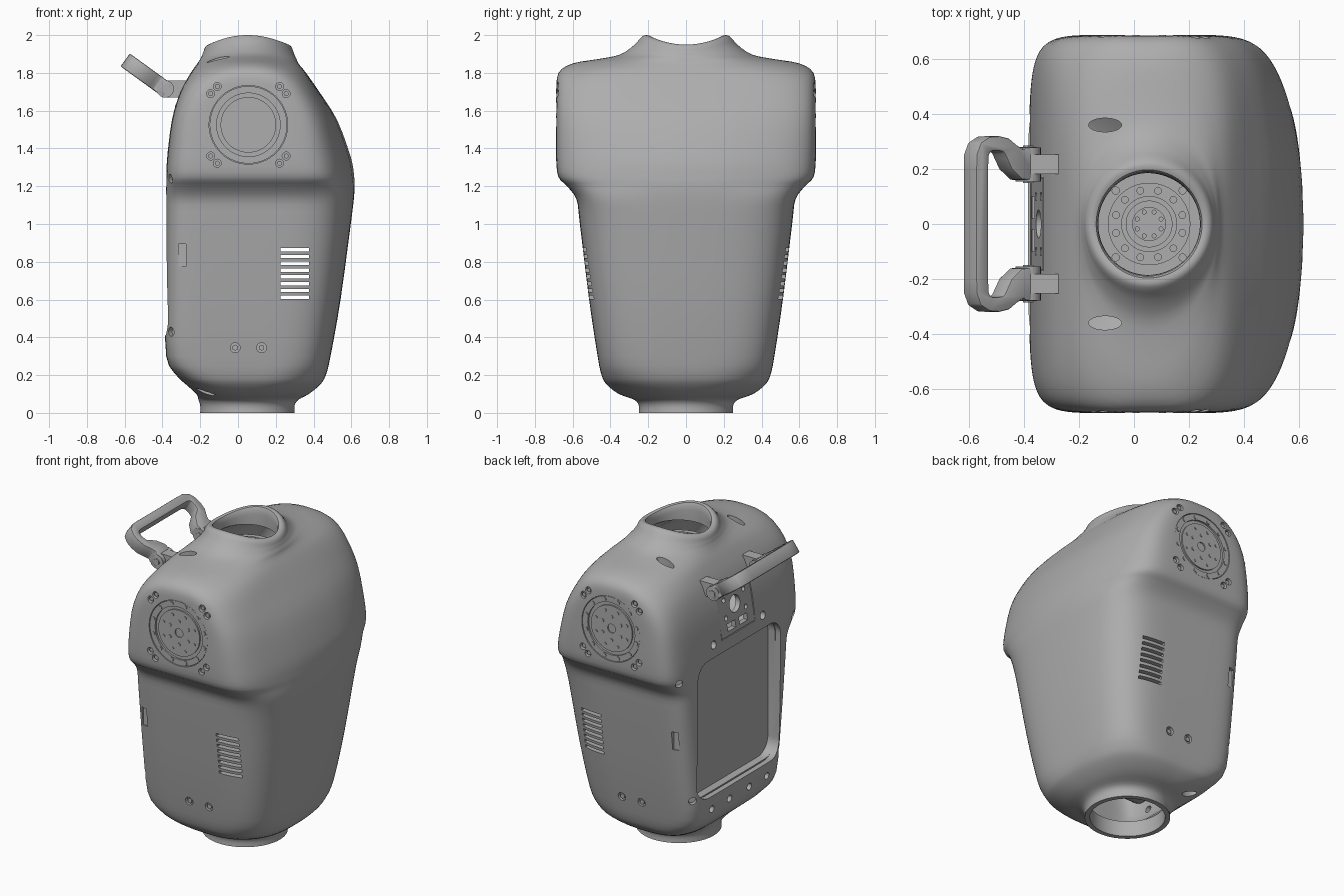
import bpy, bmesh
from math import sin, cos, pi, radians
from mathutils import Matrix, Vector

cube = bpy.data.objects.get("Cube")
if cube:
    bpy.data.objects.remove(cube, do_unlink=True)

grey = bpy.data.materials.new("shell grey")
grey.use_nodes = True
grey.diffuse_color = (0.42, 0.42, 0.42, 1)
grey.node_tree.nodes["Principled BSDF"].inputs["Base Color"].default_value = grey.diffuse_color


# --- helpers ---
def aim(centre, direction):
    turn = Vector(direction).to_track_quat('Z', 'Y').to_matrix().to_4x4()
    return Matrix.Translation(centre) @ turn


def cylinder(bm, centre, direction, radius, depth, segments=24):
    bmesh.ops.create_cone(bm, cap_ends=True, segments=segments, radius1=radius,
                          radius2=radius, depth=depth, matrix=aim(centre, direction))


def oval(bm, centre, radius, depth):
    matrix = Matrix.Translation(centre) @ Matrix.Diagonal((2.4, 1, 1, 1))
    bmesh.ops.create_cone(bm, cap_ends=True, segments=32, radius1=radius,
                          radius2=radius, depth=depth, matrix=matrix)


def block(bm, centre, size, tilt=0):
    matrix = Matrix.Translation(centre) @ Matrix.Rotation(tilt, 4, 'Y') @ Matrix.Diagonal((*size, 1))
    bmesh.ops.create_cube(bm, size=1, matrix=matrix)


def prism(bm, outline, matrix, depth):
    face = bm.faces.new([bm.verts.new(matrix @ Vector((u, v, 0))) for u, v in outline])
    new = bmesh.ops.extrude_face_region(bm, geom=[face], use_keep_orig=True)["geom"]
    shift = matrix.to_3x3() @ Vector((0, 0, depth))
    bmesh.ops.translate(bm, vec=shift, verts=[g for g in new if isinstance(g, bmesh.types.BMVert)])


def revolve(bm, profile, matrix, steps=64):
    verts = [bm.verts.new(matrix @ Vector((r, 0, h))) for r, h in profile]
    edges = [bm.edges.new(pair) for pair in zip(verts, verts[1:])]
    bmesh.ops.spin(bm, geom=verts + edges, cent=matrix.translation,
                   axis=matrix.to_3x3() @ Vector((0, 0, 1)), angle=2 * pi, steps=steps)
    bmesh.ops.remove_doubles(bm, verts=bm.verts, dist=0.0001)


def rounded_rect(half_w, half_h, radius, steps=8):
    points = []
    for k, (sx, sy) in enumerate(((1, 1), (-1, 1), (-1, -1), (1, -1))):
        for i in range(steps + 1):
            a = (k + i / steps) * pi / 2
            points.append((sx * (half_w - radius) + radius * cos(a),
                           sy * (half_h - radius) + radius * sin(a)))
    return points


def finish(name, bm):
    bmesh.ops.recalc_face_normals(bm, faces=bm.faces)
    mesh = bpy.data.meshes.new(name)
    bm.to_mesh(mesh)
    bm.free()
    mesh.materials.append(grey)
    obj = bpy.data.objects.new(name, mesh)
    bpy.context.collection.objects.link(obj)
    return obj


def apply(obj, kind, **settings):
    modifier = obj.modifiers.new(kind, kind)
    for key, value in settings.items():
        setattr(modifier, key, value)
    bpy.context.view_layer.objects.active = obj
    bpy.ops.object.modifier_apply(modifier=modifier.name)


def smooth(obj, angle=35):
    bpy.ops.object.select_all(action='DESELECT')
    obj.select_set(True)
    bpy.context.view_layer.objects.active = obj
    bpy.ops.object.shade_smooth_by_angle(angle=radians(angle))


# --- torso shell: height, half width, back, front, front bulge, squareness ---
rows = [
    (0, .25, -.2, .3, 0, 2), (.04, .25, -.2, .3, 0, 2), (.07, .275, -.21, .32, 0, 2),
    (.1, .355, -.22, .375, .01, 2.4), (.15, .42, -.275, .435, .02, 3), (.2, .447, -.327, .465, .03, 3.6),
    (.3, .468, -.38, .49, .03, 4.3), (.6, .513, -.385, .543, .04, 4.6), (1, .562, -.385, .597, .05, 5),
    (1.13, .58, -.384, .613, .06, 6), (1.2, .63, -.382, .617, .1, 7), (1.25, .676, -.38, .615, .12, 8),
    (1.35, .687, -.375, .598, .12, 8), (1.55, .687, -.35, .525, .09, 8), (1.7, .686, -.305, .43, .05, 6),
    (1.8, .675, -.25, .36, .02, 3.6), (1.85, .6, -.215, .32, .01, 2.3), (1.874, .46, -.2, .31, 0, 2),
    (1.897, .35, -.19, .3, 0, 2),
]
collar = [(1.945, .277, .239), (1.985, .24, .23), (2, .215, .208), (1.985, .19, .187), (1.88, .185, .185)]
rows += [(z, w, .055 - r, .055 + r, 0, 2) for z, w, r in collar]


def spline(rows, steps=3):
    result = []
    for i in range(len(rows) - 1):
        quad = [rows[max(0, min(len(rows) - 1, i + k))] for k in (-1, 0, 1, 2)]
        for k in range(steps):
            t = k / steps
            result.append([b + t / 2 * (c - a + t * (2 * a - 5 * b + 4 * c - d + t * (3 * (b - c) + d - a)))
                           for a, b, c, d in zip(*quad)])
    return result + [list(rows[-1])]


def section(z, w, back, front, bulge, n, count=128):
    n = max(n, 2)
    rise = max(0, min(1, (z - 1.88) / .1))
    # the back is squarer than the front except around the shoulder arch
    square = max(0, min(1, (1.75 - z) / .4))
    back_n = n + square * (min(8, 2.6 * n - 3.2) - n)
    ring = []
    for i in range(count):
        t = 2 * pi * i / count
        t -= .85 * sin(4 * t) / 4
        c, s = cos(t), sin(t)
        power = 2 / (n if c > 0 else back_n)
        u, v = abs(c) ** power, abs(s) ** power
        reach = (front - bulge * v * v - .05) if c > 0 else (back - .05)
        saddle = .05 * rise * rise * (3 - 2 * rise) * u * u
        ring.append((.05 + reach * u, v * w * (1 if s > 0 else -1), min(z, 2) - saddle))
    return ring


outer = spline(rows)
wall = .035
inner = [(z * .965 + .03, w - wall, b + wall, f - wall, g, n)
         for z, w, b, f, g, n in outer if .145 <= z <= 1.851 and w > .4]
sections = outer + inner[::-1] + [(.1, .22, -.17, .27, 0, 2), (0, .22, -.17, .27, 0, 2)]
bm = bmesh.new()
rings = [[bm.verts.new(p) for p in section(*s)] for s in sections]
for low, high in zip(rings, rings[1:] + rings[:1]):
    for j in range(len(low)):
        k = (j + 1) % len(low)
        bm.faces.new((low[j], low[k], high[k], high[j]))
torso = finish("torso_shell", bm)

# --- openings in the shell ---
cut = bmesh.new()
bolts = bmesh.new()
facing_back = Matrix(((0, 0, 1, -.5), (1, 0, 0, 0), (0, 1, 0, .85), (0, 0, 0, 1)))
prism(cut, rounded_rect(.42, .44, .1), facing_back, .21)
block(cut, (-.36, 0, 1.5), (.12, .34, .27), .165)
shoulder = Vector((.055, 0, 1.525))
for s in (-1, 1):
    cylinder(cut, shoulder + Vector((0, s * .68, 0)), (0, s, 0), .208, .16, 64)
    for sx in (-1, 1):
        for sz in (-1, 1):
            for dx, dz in ((.2, .165), (.165, .203)):
                spot = shoulder + Vector((sx * dx, 0, sz * dz))
                cylinder(cut, spot + Vector((0, s * .7, 0)), (0, s, 0), .021, .08)
                cylinder(bolts, spot + Vector((0, s * .66, 0)), (0, s, 0), .013, .03, 12)
    for i in range(8):
        block(cut, (.3, s * .53, .612 + i * .036), (.15, .24, .018))
    block(cut, (-.295, s * .56, .835), (.04, .09, .12))
    for x in (-.015, .125):
        cylinder(cut, (x, s * .5, .345), (0, s, 0), .026, .09)
        cylinder(bolts, (x, s * .455, .345), (0, s, 0), .016, .03, 6)
    oval(cut, (-.105, s * .36, 1.87), .025, .16)
    oval(cut, (-.17, s * .3, .13), .022, .14)
    for y, z in ((.585, 1.24), (.445, .43)):
        cylinder(cut, (-.36, s * y, z), (-1, s, 0), .024, .08)
    for y in (.1, .28):
        cylinder(cut, (-.38, s * y, .325), (-1, 0, 0), .022, .1)
    cylinder(cut, (-.37, s * .25, 1.37), (-1, 0, 0), .025, .1)
cutter = finish("shell_cutter", cut)
cutter.hide_render = True

# --- recessed tray behind the rear opening ---
bm = bmesh.new()
facing_back.translation.x = -.34
prism(bm, rounded_rect(.44, .46, .12), facing_back, .09)
tray = finish("rear_tray", bm)
for part in (torso, tray):
    apply(part, 'BOOLEAN', operation='DIFFERENCE', solver='EXACT', object=cutter)
    smooth(part)
bpy.data.objects.remove(cutter, do_unlink=True)

# --- connector plate on the upper back ---
bm = bmesh.new()
block(bm, (-.338, 0, 1.5), (.03, .335, .265), .165)
plate = finish("connector_plate", bm)
cut = bmesh.new()
cylinder(cut, (-.34, 0, 1.535), (1, 0, 0), .052, .2, 32)
for s in (-1, 1):
    block(cut, (-.34, s * .06, 1.42), (.2, .08, .045))
    for z in (1.48, 1.59):
        cylinder(cut, (-.34, s * .1, z), (1, 0, 0), .015, .2, 16)
cutter = finish("plate_cutter", cut)
cutter.hide_render = True
apply(plate, 'BOOLEAN', operation='DIFFERENCE', solver='EXACT', object=cutter)
bpy.data.objects.remove(cutter, do_unlink=True)
smooth(plate)

# --- shoulder joint discs with their bolt circles ---
joint = [(0, -.06), (.235, -.06), (.235, -.037), (.205, -.037), (.205, -.004), (.168, -.004),
         (.168, -.016), (.147, -.016), (.147, -.007), (.028, -.007), (.028, -.014), (0, -.014)]
for s, name in ((-1, "front_shoulder_joint"), (1, "rear_shoulder_joint")):
    bm = bmesh.new()
    revolve(bm, joint, aim(shoulder + Vector((0, s * .687, 0)), (0, s, 0)))
    smooth(finish(name, bm))
    for count, radius, size, out in ((12, .186, .013, .682), (8, .118, .009, .679), (6, .075, .011, .679)):
        for i in range(count):
            a = 2 * pi * (i + .5) / count
            spot = shoulder + Vector((radius * cos(a), s * out, radius * sin(a)))
            cylinder(bolts, spot, (0, s, 0), size, .012, 12)

# --- neck flange ---
bm = bmesh.new()
neck = Vector((.055, 0, 1.81))
flange = [(0, -.03), (.2, -.03), (.2, 0), (.15, 0), (.15, .012), (.1, .012), (.1, -.012),
          (.085, -.012), (.085, .004), (.06, .004), (.06, -.005), (0, -.005)]
revolve(bm, flange, aim(neck, (0, 0, 1)))
smooth(finish("neck_flange", bm))
for count, radius, size, h in ((12, .125, .014, .012), (8, .047, .009, -.005), (4, .172, .015, 0)):
    for i in range(count):
        a = 2 * pi * (i + .5) / count
        cylinder(bolts, neck + Vector((radius * cos(a), radius * sin(a), h)), (0, 0, 1), size, .012, 12)
smooth(finish("bolt_heads", bolts))

# --- carrying handle: ribbon of varying half width swept along a mirrored path ---
half = [(-.02, .22, .06), (.045, .22, .06), (.075, .235, .045), (.1, .262, .034), (.125, .286, .028),
        (.16, .293, .027), (.195, .291, .027), (.22, .278, .028), (.233, .248, .028), (.234, .2, .028)]
half += [(a, -b, w) for a, b, w in reversed(half)]
path = [Vector(p[:2]) for p in half]
left, right = [], []
for i, p in enumerate(path):
    d = (path[min(i + 1, len(path) - 1)] - path[max(i - 1, 0)]).normalized()
    side = Vector((-d.y, d.x)) * half[i][2]
    left.append(p + side)
    right.append(p - side)
along = Vector((-.81, 0, .586)).normalized()
across = Vector((0, 1, 0))
normal = along.cross(across)
frame = Matrix((along, across, normal)).transposed().to_4x4()
pivot = Vector((-.385, 0, 1.715))
frame.translation = pivot - normal * .042
bm = bmesh.new()
prism(bm, left + right[::-1], frame, .084)
handle = finish("carry_handle", bm)
apply(handle, 'BEVEL', width=.01, segments=2, limit_method='ANGLE')
smooth(handle)

# --- handle hinges ---
for s, name in ((-1, "front_hinge"), (1, "rear_hinge")):
    bm = bmesh.new()
    spot = pivot + Vector((0, s * .217, 0))
    block(bm, spot + Vector((.05, 0, 0)), (.13, .07, .09))
    cylinder(bm, spot, (0, 1, 0), .046, .124)
    cylinder(bm, spot, (0, 1, 0), .022, .136, 6)
    smooth(finish(name, bm))
